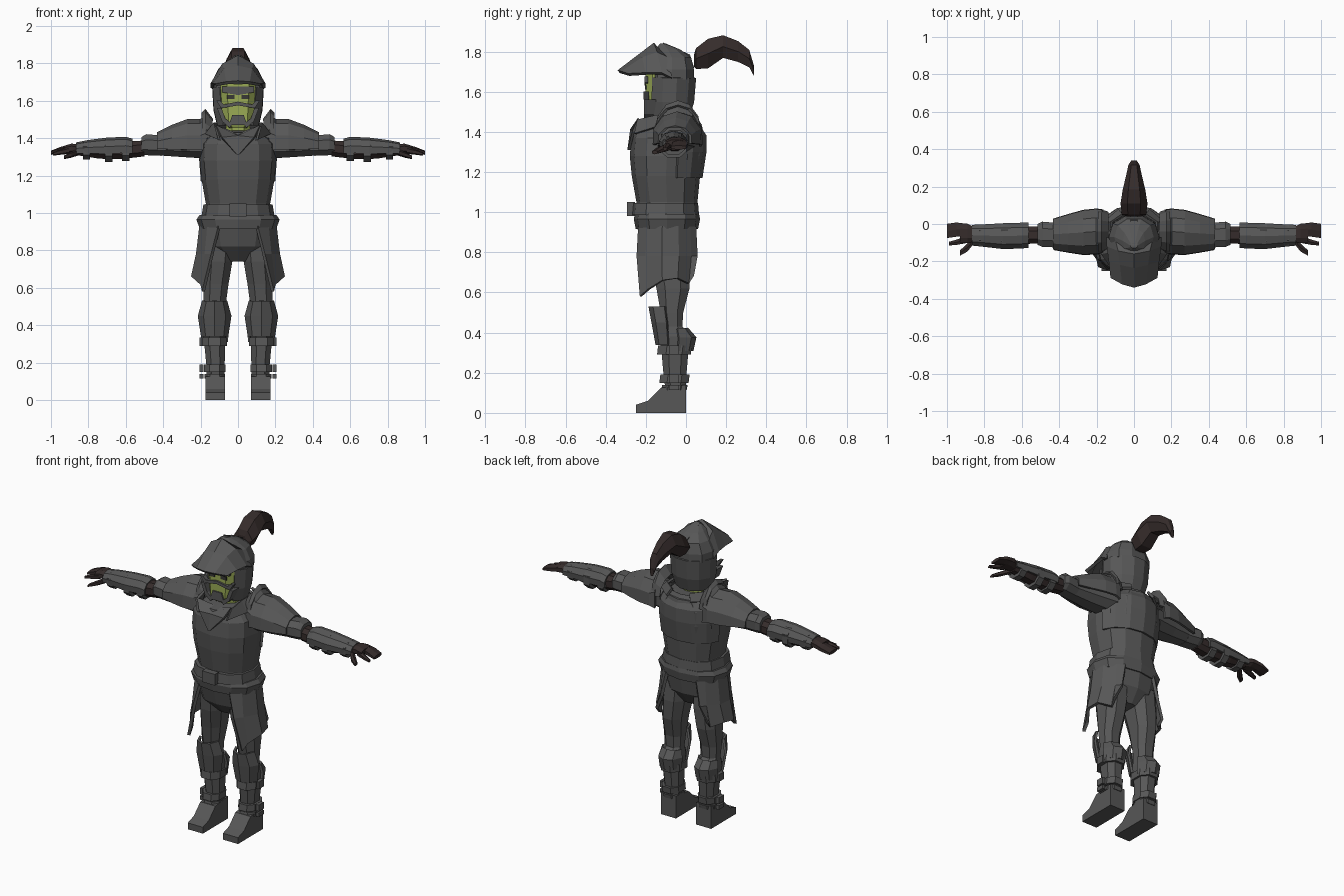
import bpy, bmesh, math
from mathutils import Vector


def mat(name, rgb):
    m = bpy.data.materials.new(name)
    m.diffuse_color = (*rgb, 1)
    return m


STEEL = mat("steel grey", (0.095, 0.095, 0.095))
SKIN = mat("green skin", (0.32, 0.40, 0.09))
BROWN = mat("dark brown", (0.036, 0.025, 0.024))
DARK = mat("dark slit", (0.04, 0.04, 0.035))


def finish(name, bm, m, mirror=False, thick=0):
    bmesh.ops.recalc_face_normals(bm, faces=bm.faces[:])
    me = bpy.data.meshes.new(name)
    bm.to_mesh(me)
    bm.free()
    ob = bpy.data.objects.new(name, me)
    bpy.context.collection.objects.link(ob)
    me.materials.append(m)
    if mirror:
        ob.modifiers.new("mirror", 'MIRROR')
    if thick:
        s = ob.modifiers.new("thickness", 'SOLIDIFY')
        s.thickness, s.offset = thick, 0
    return ob


def soft(v, e):
    return math.copysign(abs(v) ** e, v)


def ring_point(r, a, axis, e=1):
    t, c1, c2, r1, r2 = r
    u, v = c1 + r1 * soft(math.cos(a), e), c2 + r2 * soft(math.sin(a), e)
    return {'z': (u, v, t), 'x': (t, u, v), 'y': (u, t, v)}[axis]


def skin_rows(bm, rows, closed):
    rows = [[bm.verts.new(p) for p in r] for r in rows]
    n = len(rows[0])
    for a, b in zip(rows, rows[1:]):
        for i in range(n if closed else n - 1):
            j = (i + 1) % n
            bm.faces.new((a[i], a[j], b[j], b[i]))
    return rows


# closed loft; rings are (position on axis, two centres, two radii)
def loft(name, rings, m=STEEL, axis='z', n=8, phase=0.5, e=0.85, mirror=False):
    bm = bmesh.new()
    pts = [[ring_point(r, (i + phase) * math.tau / n, axis, e) for i in range(n)] for r in rings]
    rows = skin_rows(bm, pts, True)
    bm.faces.new(rows[0])
    bm.faces.new(rows[-1])
    return finish(name, bm, m, mirror)


def sheet(name, rows, m=STEEL, mirror=True, thick=0.014):
    bm = bmesh.new()
    skin_rows(bm, rows, False)
    return finish(name, bm, m, mirror, thick)


# open armour plate wrapped over part of a loft
def arc(name, rings, a0, a1, steps, axis='z', m=STEEL, mirror=True, thick=0.014):
    angs = [math.radians(a0 + (a1 - a0) * i / steps) for i in range(steps + 1)]
    return sheet(name, [[ring_point(r, a, axis) for a in angs] for r in rings], m, mirror, thick)


# polygon in one plane, extruded along the other axis
def prism(name, poly, lo, hi, m=STEEL, axis='x', mirror=False):
    bm = bmesh.new()
    put = (lambda d, p: (d, *p)) if axis == 'x' else (lambda d, p: (p[0], d, p[1]))
    rows = skin_rows(bm, [[put(lo, p) for p in poly], [put(hi, p) for p in poly]], True)
    bm.faces.new(rows[0])
    bm.faces.new(rows[1])
    return finish(name, bm, m, mirror)


def box_poly(x0, x1, z0, z1):
    return [(x0, z0), (x1, z0), (x1, z1), (x0, z1)]


# ---- torso
loft("breastplate", [(0.94, 0, -.095, .19, .15), (1.05, 0, -.095, .172, .152),
                     (1.18, 0, -.10, .195, .17), (1.28, 0, -.095, .205, .185),
                     (1.37, 0, -.09, .20, .182), (1.43, 0, -.085, .14, .165),
                     (1.44, 0, -.07, .09, .10)], n=12, phase=0)
arc("back_plate", [(1.17, 0, -.09, .20, .165), (1.30, 0, -.09, .21, .185),
                   (1.38, 0, -.09, .205, .185), (1.45, 0, -.08, .14, .13)],
    15, 165, 6, mirror=False)
sheet("gorget_front", [[(0, -.285, 1.31), (.004, -.285, 1.31)],
                       [(0, -.272, 1.41), (.085, -.262, 1.40)],
                       [(0, -.19, 1.42), (.12, -.235, 1.465)]])
sheet("gorget_side", [[(.10, -.255, 1.39), (.12, -.24, 1.46)],
                      [(.17, -.16, 1.42), (.125, -.15, 1.48)],
                      [(.17, 0, 1.43), (.12, .01, 1.48)],
                      [(.08, .075, 1.43), (.06, .05, 1.47)]])
loft("belt", [(.985, 0, -.105, .195, .17), (1.045, 0, -.105, .185, .165)], n=12, phase=0)
prism("buckle", box_poly(-.045, .045, .98, 1.05), -.295, -.255, axis='y')
loft("waist_guard", [(.915, 0, -.095, .205, .155), (.965, 0, -.095, .222, .165),
                     (.99, 0, -.095, .205, .16)], n=12, phase=0)

# ---- hips and hanging skirt plates
loft("pelvis", [(.74, 0, -.08, .07, .06), (.82, 0, -.09, .165, .125),
                (.93, 0, -.095, .19, .15)], n=12, phase=0)
cols = [(-62, .58), (-38, .615), (-8, .66), (20, .67), (45, .645), (64, .68)]
skirt = []
for k, (rx, ry) in enumerate([(.20, .155), (.218, .165), (.245, .148)]):
    row = []
    for deg, low in cols:
        a = math.radians(deg)
        z = (.93, .78, low)[k]
        row.append((max(rx * math.cos(a) + (.035 * k if abs(deg) > 50 else 0), .10),
                    -.095 + ry * math.sin(a), z))
    skirt.append(row)
sheet("skirt_plate", skirt, thick=0.018)

# ---- legs
loft("leg", [(.86, .10, -.085, .085, .105), (.74, .105, -.075, .080, .105),
             (.62, .118, -.065, .072, .088), (.50, .125, -.07, .062, .060),
             (.43, .125, -.065, .058, .050), (.38, .125, -.052, .066, .088),
             (.31, .125, -.055, .060, .072), (.18, .12, -.055, .052, .06),
             (.08, .12, -.05, .048, .05)], mirror=True)
arc("knee_guard", [(.53, .125, -.09, .062, .09), (.45, .125, -.08, .085, .085),
                   (.34, .125, -.075, .068, .07)], -170, -10, 4, mirror=True)
arc("calf_guard", [(.42, .125, -.055, .062, .06), (.375, .125, -.055, .07, .10),
                   (.31, .125, -.055, .066, .085)], 10, 170, 4, mirror=True)
for nm, z0, z1, rx, ry in (("upper_greave_strap", .29, .335, .072, .09),
                           ("ankle_strap", .15, .19, .062, .078),
                           ("lower_greave_strap", .115, .14, .058, .068)):
    loft(nm, [(z0, .125, -.06, rx, ry), (z1, .125, -.055, rx, ry)], mirror=True)
    prism(nm + "_clasp", box_poly(.185, .205, z0, z1), -.085, -.035, axis='y', mirror=True)
prism("boot", [(0, 0), (-.25, 0), (-.25, .04), (-.19, .06), (-.125, .125), (0, .14)],
      .07, .175, mirror=True)

# ---- head and face
loft("neck", [(1.40, 0, -.09, .07, .07), (1.50, 0, -.09, .07, .07)], SKIN)
loft("face", [(1.455, 0, -.11, .05, .08), (1.49, 0, -.11, .085, .095),
              (1.69, 0, -.11, .10, .095)], SKIN, e=0.55)
prism("brow_strip", [(-.085, 1.675), (-.085, 1.645), (0, 1.63), (.085, 1.645), (.085, 1.675)],
      -.207, -.19, axis='y')
prism("eye", box_poly(.02, .06, 1.61, 1.632), -.204, -.19, DARK, 'y', True)
prism("cheek_band", [(0, 1.575), (.09, 1.56), (.115, 1.60), (.095, 1.60), (.075, 1.58), (0, 1.595)],
      -.212, -.185, axis='y', mirror=True)
prism("chin_plate", [(-.05, 1.47), (.05, 1.47), (.03, 1.525), (-.03, 1.525)], -.21, -.17, axis='y')
prism("jaw_rim", [(.045, 1.455), (.085, 1.49), (.112, 1.56), (.088, 1.56), (.068, 1.505), (.03, 1.475)],
      -.21, -.15, axis='y', mirror=True)

# ---- helmet
arc("helmet_sides", [(1.47, 0, -.085, .105, .095), (1.55, 0, -.08, .125, .115),
                     (1.67, 0, -.075, .132, .12)], -48, 228, 9, mirror=False, thick=.02)
loft("helmet_dome", [(1.66, 0, -.07, .137, .115), (1.71, 0, -.07, .135, .115),
                     (1.77, 0, -.07, .105, .10), (1.81, 0, -.09, .06, .065),
                     (1.84, 0, -.115, .02, .015)], n=10, phase=0)
prism("helmet_ridge", [(-.115, 1.80), (-.115, 1.845), (.02, 1.785), (.04, 1.72), (0, 1.70)],
      -.02, .02)
sheet("raised_visor", [[(0, -.335, 1.70), (.06, -.318, 1.695), (.12, -.285, 1.685)],
                       [(0, -.23, 1.78), (.07, -.215, 1.765), (.128, -.20, 1.69)],
                       [(0, -.16, 1.835), (.08, -.145, 1.79), (.138, -.12, 1.69)],
                       [(0, -.13, 1.79), (.09, -.10, 1.77), (.138, -.07, 1.665)]], thick=.018)
loft("plume", [(.04, 0, 1.755, .035, .035), (.05, 0, 1.765, .065, .06),
               (.11, 0, 1.79, .072, .085), (.185, 0, 1.825, .06, .065),
               (.26, 0, 1.80, .042, .06), (.315, 0, 1.765, .03, .05),
               (.34, 0, 1.70, .014, .028)], BROWN, 'y', n=6, phase=0, e=1)

# ---- arms
X = dict(axis='x', mirror=True)
loft("upper_arm", [(.15, -.05, 1.36, .10, .075), (.30, -.06, 1.36, .085, .065),
                   (.50, -.06, 1.36, .058, .05)], **X)
arc("shoulder_plate", [(.165, -.04, 1.37, .115, .165), (.20, -.04, 1.37, .12, .125),
                       (.27, -.045, 1.37, .118, .125), (.35, -.05, 1.365, .10, .10),
                       (.43, -.055, 1.36, .08, .065)], -15, 195, 6, **X)
arc("shoulder_collar", [(.14, -.04, 1.40, .10, .10), (.175, -.04, 1.40, .11, .15),
                        (.19, -.04, 1.40, .11, .13)], 0, 180, 6, **X)
loft("elbow_guard", [(.41, -.06, 1.36, .07, .058), (.49, -.055, 1.365, .072, .06),
                     (.515, -.055, 1.36, .06, .05)], **X)
loft("inner_sleeve", [(.50, -.058, 1.345, .048, .045), (.62, -.06, 1.335, .052, .05),
                      (.74, -.06, 1.335, .05, .048), (.86, -.055, 1.335, .035, .028)], BROWN, **X)
arc("bracer", [(.565, -.06, 1.34, .062, .05), (.60, -.062, 1.345, .064, .055),
               (.70, -.065, 1.34, .064, .056), (.80, -.062, 1.338, .055, .045),
               (.865, -.06, 1.335, .05, .035)], -25, 205, 6, **X)
for i, (x, ry, rz) in enumerate([(.58, .066, .06), (.67, .07, .066), (.79, .06, .05)]):
    loft("bracer_strap_%d" % (i + 1), [(x, -.062, 1.333, ry, rz), (x + .04, -.062, 1.333, ry, rz)], **X)

# ---- hands
loft("palm", [(.84, -.057, 1.34, .036, .026), (.89, -.05, 1.345, .055, .028),
              (.93, -.05, 1.34, .056, .02)], BROWN, **X)
loft("fingers", [(.90, -.03, 1.345, .036, .022), (.95, -.03, 1.335, .043, .018),
                 (1.0, -.037, 1.322, .043, .011)], BROWN, n=6, **X)
loft("index_finger", [(.90, -.085, 1.335, .02, .018), (.95, -.098, 1.325, .016, .014),
                      (.99, -.105, 1.315, .011, .009)], BROWN, n=6, **X)
loft("thumb", [(.855, -.085, 1.325, .02, .018), (.89, -.125, 1.312, .025, .016),
               (.93, -.155, 1.298, .016, .01)], BROWN, n=6, **X)
